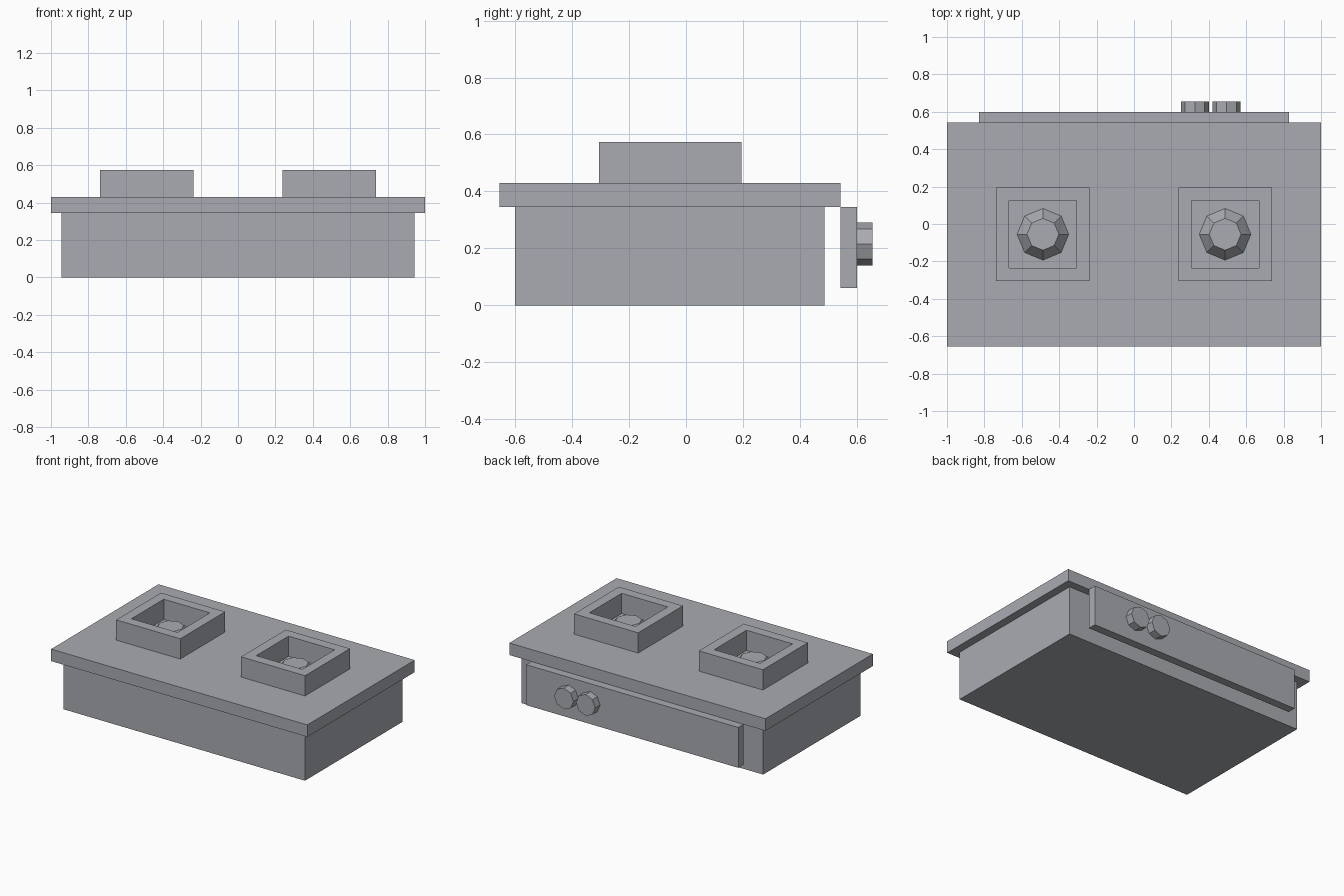
import bpy, bmesh, math
from mathutils import Matrix, Vector

if "Cube" in bpy.data.objects:
    bpy.data.objects.remove(bpy.data.objects["Cube"])

grey = bpy.data.materials.new("stove_grey")
grey.diffuse_color = (0.40, 0.41, 0.44, 1)
grey.use_nodes = True
grey.node_tree.nodes["Principled BSDF"].inputs["Base Color"].default_value = grey.diffuse_color


def finish(name, bm):
    bmesh.ops.recalc_face_normals(bm, faces=bm.faces)
    mesh = bpy.data.meshes.new(name)
    bm.to_mesh(mesh)
    bm.free()
    mesh.materials.append(grey)
    obj = bpy.data.objects.new(name, mesh)
    bpy.context.collection.objects.link(obj)
    return obj


def box_bm(lo, hi):
    lo, hi = Vector(lo), Vector(hi)
    bm = bmesh.new()
    bmesh.ops.create_cube(bm, size=1, matrix=Matrix.Translation((lo + hi) / 2)
                          @ Matrix.Diagonal((*(hi - lo), 1)))
    return bm


def box(name, lo, hi):
    return finish(name, box_bm(lo, hi))


def octagon(name, centre, r1, r2, depth, rot=Matrix()):
    bm = bmesh.new()
    bmesh.ops.create_cone(bm, cap_ends=True, segments=8, radius1=r1, radius2=r2,
                          depth=depth, matrix=Matrix.Translation(centre) @ rot)
    return finish(name, bm)


def frame(name, cx, cy, half, wall, z0, z1):
    # Square ring: inset the top and bottom, then bridge the two holes
    bm = box_bm((cx - half, cy - half, z0), (cx + half, cy + half, z1))
    caps = [f for f in bm.faces if abs(f.normal.z) > 0.9]
    bmesh.ops.inset_individual(bm, faces=caps, thickness=wall, use_even_offset=True)
    edges = [e for f in caps for e in f.edges]
    bmesh.ops.delete(bm, geom=caps, context='FACES_ONLY')
    bmesh.ops.bridge_loops(bm, edges=edges)
    return finish(name, bm)


# Body and overhanging worktop
box("body", (-0.943, -0.6, 0), (0.943, 0.487, 0.345))
box("worktop", (-1, -0.655, 0.345), (1, 0.542, 0.43))

# Control panel standing off the back of the body, with two knobs
box("control_panel", (-0.828, 0.542, 0.06), (0.828, 0.6, 0.345))
for i, x in enumerate((0.325, 0.495)):
    octagon(f"knob_{i + 1}", (x, 0.6275, 0.215), 0.075, 0.075, 0.055,
            Matrix.Rotation(math.pi / 2, 4, 'X'))

# Burners: open square frames around tapered octagonal heads
for side, x in (("left", -0.487), ("right", 0.487)):
    frame(f"{side}_burner_frame", x, -0.055, 0.25, 0.07, 0.43, 0.573)
    octagon(f"{side}_burner_head", (x, -0.055, 0.465), 0.138, 0.085, 0.07)
